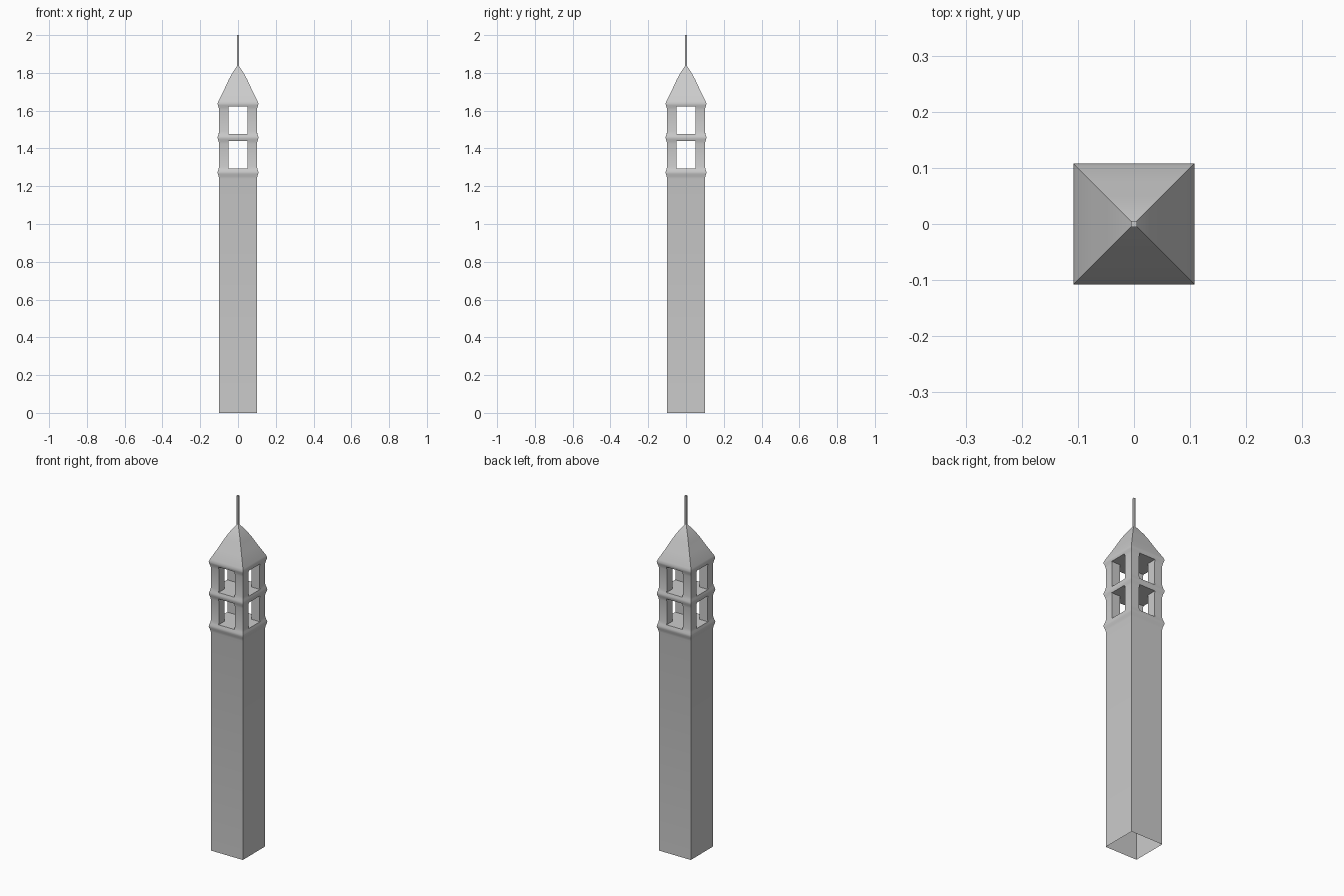
import bpy
import bmesh
import math

cube = bpy.data.objects.get("Cube")
if cube:
    bpy.data.objects.remove(cube, do_unlink=True)

# One plain stone colour for the whole tower
stone = bpy.data.materials.new("stone_grey")
stone.use_nodes = True
stone.diffuse_color = (0.6, 0.6, 0.6, 1)
stone.node_tree.nodes["Principled BSDF"].inputs["Base Color"].default_value = stone.diffuse_color


def add_object(name, bm):
    bmesh.ops.recalc_face_normals(bm, faces=bm.faces[:])
    mesh = bpy.data.meshes.new(name)
    bm.to_mesh(mesh)
    bm.free()
    mesh.materials.append(stone)
    obj = bpy.data.objects.new(name, mesh)
    bpy.context.collection.objects.link(obj)
    return obj


def square_loft(name, profile):
    """Closed solid from square rings given as (half width, height)."""
    bm = bmesh.new()
    rings = [[bm.verts.new((sx * r, sy * r, z))
              for sx, sy in ((-1, -1), (1, -1), (1, 1), (-1, 1))]
             for r, z in profile]
    for low, high in zip(rings, rings[1:]):
        for i in range(4):
            j = (i + 1) % 4
            bm.faces.new((low[i], low[j], high[j], high[i]))
    bm.faces.new(rings[0])
    bm.faces.new(rings[-1])
    return add_object(name, bm)


def cross_cutter(name, low, high, arm=0.05, reach=0.2):
    """Plus-shaped prism that opens a window on all four sides."""
    bm = bmesh.new()
    quarter = ((reach, -arm), (reach, arm), (arm, arm))
    outline = []
    for k in range(4):
        c, s = round(math.cos(k * math.pi / 2)), round(math.sin(k * math.pi / 2))
        outline += [bm.verts.new((c * x - s * y, s * x + c * y, low)) for x, y in quarter]
    face = bm.faces.new(outline)
    top = bmesh.ops.extrude_face_region(bm, geom=[face])["geom"]
    bmesh.ops.translate(bm, vec=(0, 0, high - low),
                        verts=[v for v in top if isinstance(v, bmesh.types.BMVert)])
    obj = add_object(name, bm)
    obj.hide_render = True
    return obj


# Shaft, two rounded string courses, cornice and curved roof
WALL = 0.1
bulge = ((0, -0.033), (0.003, -0.018), (0.007, -0.007), (0.008, 0),
         (0.007, 0.007), (0.003, 0.018), (0, 0.033))
profile = [(WALL, 0)]
for height in (1.272, 1.457):
    profile += [(WALL + out, height + up) for out, up in bulge]
profile += [(WALL + out, 1.637 + up) for out, up in bulge[:4]]
profile += [(0.104, 1.65), (0.075, 1.708), (0.05, 1.762), (0.037, 1.787),
            (0.02, 1.815), (0.004, 1.838)]
tower = square_loft("tower", profile)

# Belfry windows on two storeys
for name, low, high in (("lower_window_cutter", 1.293, 1.44),
                        ("upper_window_cutter", 1.476, 1.621)):
    cutter = cross_cutter(name, low, high)
    cut = tower.modifiers.new(name, "BOOLEAN")
    cut.operation = "DIFFERENCE"
    cut.solver = "EXACT"
    cut.object = cutter
    bpy.ops.object.select_all(action="DESELECT")
    tower.select_set(True)
    bpy.context.view_layer.objects.active = tower
    bpy.ops.object.modifier_apply(modifier=name)
    bpy.data.objects.remove(cutter, do_unlink=True)

# Open underside of the hollow shaft
bm = bmesh.new()
bm.from_mesh(tower.data)
base = [f for f in bm.faces if all(abs(v.co.z) < 0.001 for v in f.verts)]
bmesh.ops.delete(bm, geom=base, context="FACES_ONLY")
bm.to_mesh(tower.data)
bm.free()
bpy.ops.object.shade_smooth_by_angle(angle=math.radians(45))

# Slim square spire
square_loft("spire", [(0.005, 1.825), (0.005, 2.0)])
